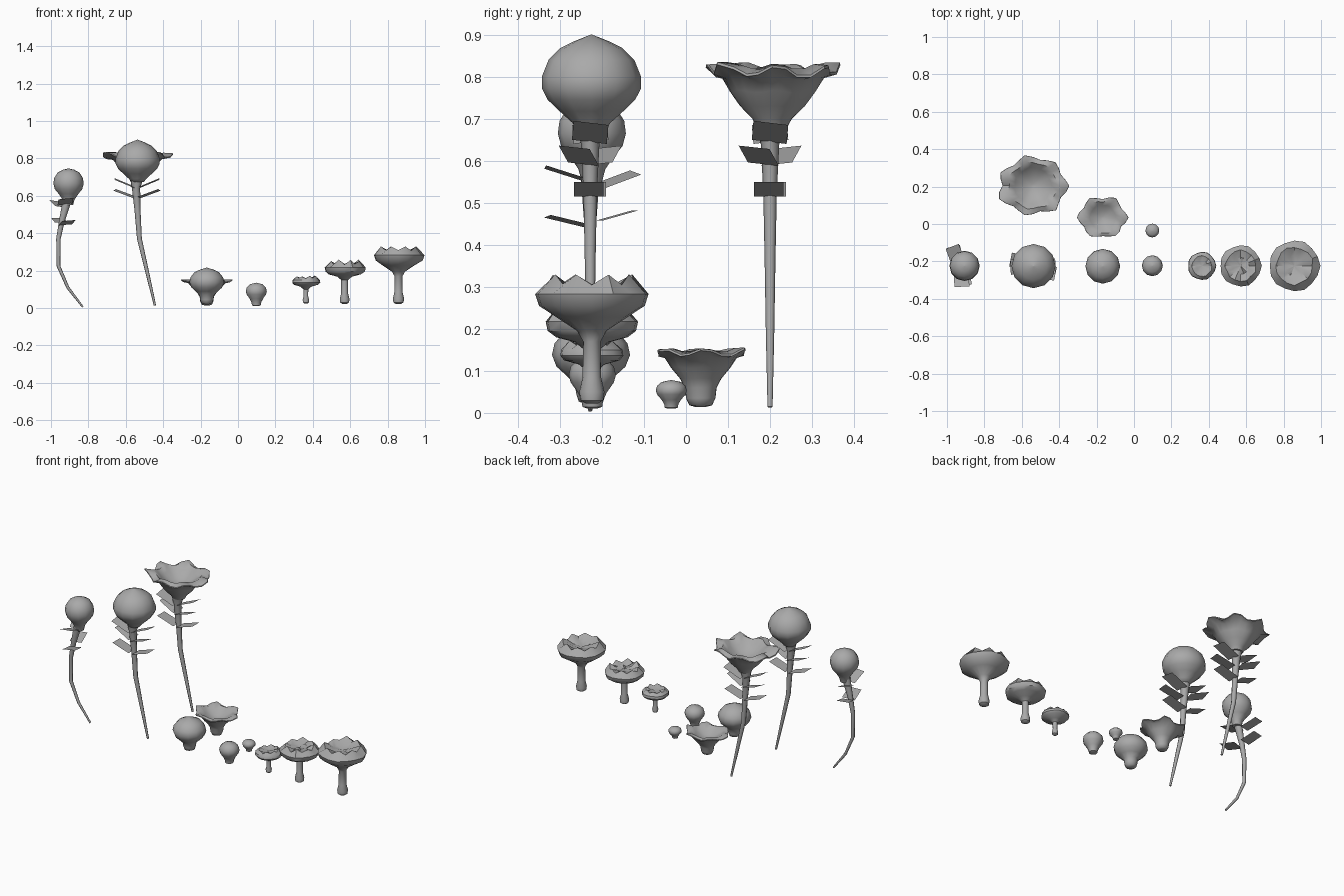
import bpy, bmesh, math, random
from mathutils import Vector

if "Cube" in bpy.data.objects:
    bpy.data.objects.remove(bpy.data.objects["Cube"])
random.seed(4)

grey = bpy.data.materials.new("plain grey")
grey.use_nodes = True
COLOR = (0.4, 0.4, 0.4, 1)
grey.diffuse_color = COLOR
grey.node_tree.nodes["Principled BSDF"].inputs["Base Color"].default_value = COLOR


def finish(name, bm, angle=60):
    me = bpy.data.meshes.new(name)
    bm.to_mesh(me)
    bm.free()
    me.materials.append(grey)
    ob = bpy.data.objects.new(name, me)
    bpy.context.collection.objects.link(ob)
    bpy.ops.object.select_all(action='DESELECT')
    ob.select_set(True)
    bpy.context.view_layer.objects.active = ob
    bpy.ops.object.shade_smooth_by_angle(angle=math.radians(angle))
    return ob


def skin(bm, rings):
    """Join successive rings with quads and close both ends."""
    for a, b in zip(rings, rings[1:]):
        n = len(a)
        for i in range(n):
            bm.faces.new((a[i], a[(i + 1) % n], b[(i + 1) % n], b[i]))
    bm.faces.new(rings[0][::-1])
    bm.faces.new(rings[-1])


def lathe(name, x, y, profile, seg=12, warp=None, angle=60):
    """Revolve (radius, height) pairs; warp(ring, angle, r, z) may bend them."""
    bm = bmesh.new()
    rings = []
    for k, (r, z) in enumerate(profile):
        ring = []
        for i in range(seg):
            t = math.tau * i / seg
            px, py, pz = warp(k, i, t, r, z) if warp else (r * math.cos(t), r * math.sin(t), z)
            ring.append(bm.verts.new((x + px, y + py, pz)))
        rings.append(ring)
    skin(bm, rings)
    return finish(name, bm, angle)


def stem(name, y, path, seg=8):
    """Tube along (x, z, radius) points in the plane y."""
    bm = bmesh.new()
    rings = []
    pts = [Vector((x, y, z)) for x, z, r in path]
    for k, (x, z, r) in enumerate(path):
        d = (pts[min(k + 1, len(pts) - 1)] - pts[max(k - 1, 0)]).normalized()
        side = Vector((0, 1, 0))
        up = side.cross(d)
        rings.append([bm.verts.new(pts[k] + up * r * math.cos(math.tau * i / seg)
                                   + side * r * math.sin(math.tau * i / seg)) for i in range(seg)])
    skin(bm, rings)
    return finish(name, bm)


def leaf(name, base, tip, width, roll=0.0):
    """Flat blade from base to tip; roll lifts one edge."""
    bm = bmesh.new()
    a, b = Vector(base), Vector(tip)
    d = b - a
    s = Vector((-d.y, d.x, 0)).normalized() * width / 2 + Vector((0, 0, roll))
    bm.faces.new([bm.verts.new(p) for p in (a - s, a + s, b + s, b - s)])
    return finish(name, bm)


# Small tall bud with curved stem
lathe("small_bud", -0.906, -0.224, [(0.024, 0.55), (0.032, 0.58), (0.052, 0.61), (0.073, 0.635),
      (0.081, 0.665), (0.077, 0.695), (0.058, 0.725), (0.03, 0.74), (0.002, 0.746)])
stem("small_bud_stem", -0.228, [(-0.83, 0.006, 0.005), (-0.91, 0.11, 0.008), (-0.96, 0.225, 0.01),
     (-0.96, 0.37, 0.012), (-0.943, 0.46, 0.015), (-0.915, 0.57, 0.023)])
leaf("small_bud_leaf_front_upper", (-0.925, -0.235, 0.553), (-0.92, -0.335, 0.585), 0.08, 0.004)
leaf("small_bud_leaf_back_upper", (-0.94, -0.205, 0.54), (-0.972, -0.12, 0.572), 0.075, 0.005)
leaf("small_bud_leaf_front_lower", (-0.925, -0.235, 0.445), (-0.903, -0.33, 0.468), 0.075, 0.003)
leaf("small_bud_leaf_back_lower", (-0.945, -0.205, 0.458), (-0.965, -0.12, 0.482), 0.07)


# Stem and six leaves shared by the two tall flowers
def tall_stem(name, y):
    stem(name + "_stem", y, [(-0.444, 0.014, 0.006), (-0.485, 0.19, 0.01), (-0.527, 0.37, 0.013),
         (-0.537, 0.52, 0.016), (-0.545, 0.64, 0.022), (-0.541, 0.71, 0.04)])
    for side, sx in (("left", 1), ("right", -1)):
        for k, (z, rise, yb, yt, w, roll) in enumerate((
                (0.515, 0.035, -0.003, -0.003, 0.07, 0), (0.592, 0.04, -0.016, -0.038, 0.075, -0.004),
                (0.645, 0.045, -0.002, 0.002, 0.083, -0.005))):
            leaf(f"{name}_leaf_{side}_{k + 1}", (-0.54 + 0.012 * sx, y + sx * yb, z),
                 (-0.54 + 0.12 * sx, y + sx * yt, z + rise), w, roll)


tall_stem("tall_bud", -0.228)
lathe("tall_bud_head", -0.537, -0.225, [(0.035, 0.675), (0.045, 0.69), (0.076, 0.718), (0.104, 0.745),
      (0.118, 0.772), (0.118, 0.80), (0.102, 0.84), (0.074, 0.868), (0.04, 0.885), (0.002, 0.90)])
tall_stem("tall_flower", 0.2)


def petals(lobes, weights, dr, dz, stretch):
    """Wavy lobed rim; weights tell how much each ring takes part."""
    noise = [random.uniform(-0.35, 0.35) for _ in range(lobes * 4)]

    def warp(k, i, t, r, z):
        w = weights[k]
        c = math.cos(lobes * t) + noise[i]
        r += dr * w * c
        z += dz * w * (math.sin(lobes * t + 0.9) + noise[i])
        sx = 1 + (stretch - 1) * w
        return r * math.cos(t) * sx, r * math.sin(t), z
    return warp


# Tall open flower
lathe("tall_flower_head", -0.54, 0.205, [(0.036, 0.68), (0.047, 0.70), (0.077, 0.73), (0.102, 0.765),
      (0.122, 0.80), (0.151, 0.812), (0.15, 0.818), (0.122, 0.826), (0.095, 0.80), (0.06, 0.77), (0.01, 0.755)],
      28, petals(7, (0, 0, 0.1, 0.2, 0.5, 1, 1, 0.5, 0.2, 0, 0), 0.013, 0.016, 1.2), 50)

# Short bud and short open flower
lathe("short_bud", -0.167, -0.226, [(0.012, 0.02), (0.029, 0.027), (0.035, 0.045), (0.039, 0.07),
      (0.06, 0.09), (0.082, 0.11), (0.093, 0.138), (0.087, 0.165), (0.064, 0.193), (0.035, 0.206), (0.002, 0.216)])
lathe("short_flower", -0.167, 0.035, [(0.012, 0.014), (0.027, 0.018), (0.035, 0.035), (0.038, 0.06),
      (0.05, 0.082), (0.072, 0.108), (0.09, 0.134), (0.108, 0.142), (0.107, 0.147), (0.088, 0.15),
      (0.066, 0.132), (0.035, 0.112), (0.006, 0.105)],
      24, petals(6, (0, 0, 0, 0, 0.1, 0.2, 0.5, 1, 1, 0.5, 0.2, 0, 0), 0.01, 0.008, 1.17), 50)

# Two sprouting buds, the rear one smaller
sprout = [(0.2, 0), (0.42, 0.08), (0.46, 0.35), (0.62, 0.68), (0.92, 1.1), (1, 1.4),
          (0.92, 1.75), (0.62, 2.05), (0.02, 2.2)]
for name, y, r, h in (("sprout_bud", -0.223, 0.056, 0.057), ("tiny_sprout_bud", -0.035, 0.037, 0.031)):
    lathe(name, 0.098, y, [(a * r, 0.01 + b * h) for a, b in sprout])


# Mushroom-like blossoms with jagged crowns
def jag(size, crown):
    def warp(k, i, t, r, z):
        if k == crown:
            z += size * (1 if i % 2 else -0.6) * random.uniform(0.5, 1.2)
            r *= 1 + random.uniform(-0.07, 0.07)
        elif k > crown:
            z += size * random.uniform(-0.4, 0.4)
        elif k >= crown - 2:
            r *= 1 + 0.03 * math.cos(t * 5)
        return r * math.cos(t), r * math.sin(t), z
    return warp


def blossom(name, x, foot, caps, size):
    lathe(name, x, -0.224, foot + caps, 16, jag(size, len(foot) + len(caps) - 3), 40)


blossom("small_blossom", 0.363, [(0.008, 0.024), (0.016, 0.03), (0.017, 0.044), (0.012, 0.065), (0.013, 0.1)],
        [(0.03, 0.115), (0.066, 0.125), (0.075, 0.136), (0.073, 0.15), (0.054, 0.164), (0.03, 0.158), (0.004, 0.155)], 0.008)
blossom("medium_blossom", 0.57, [(0.012, 0.022), (0.024, 0.03), (0.026, 0.05), (0.018, 0.08), (0.018, 0.15)],
        [(0.04, 0.168), (0.085, 0.18), (0.105, 0.195), (0.11, 0.217), (0.082, 0.242), (0.045, 0.23), (0.005, 0.228)], 0.014)
blossom("large_blossom", 0.858, [(0.014, 0.022), (0.027, 0.03), (0.03, 0.05), (0.022, 0.085), (0.021, 0.17)],
        [(0.035, 0.195), (0.085, 0.228), (0.126, 0.255), (0.135, 0.283), (0.1, 0.314), (0.055, 0.295), (0.006, 0.288)], 0.014)
